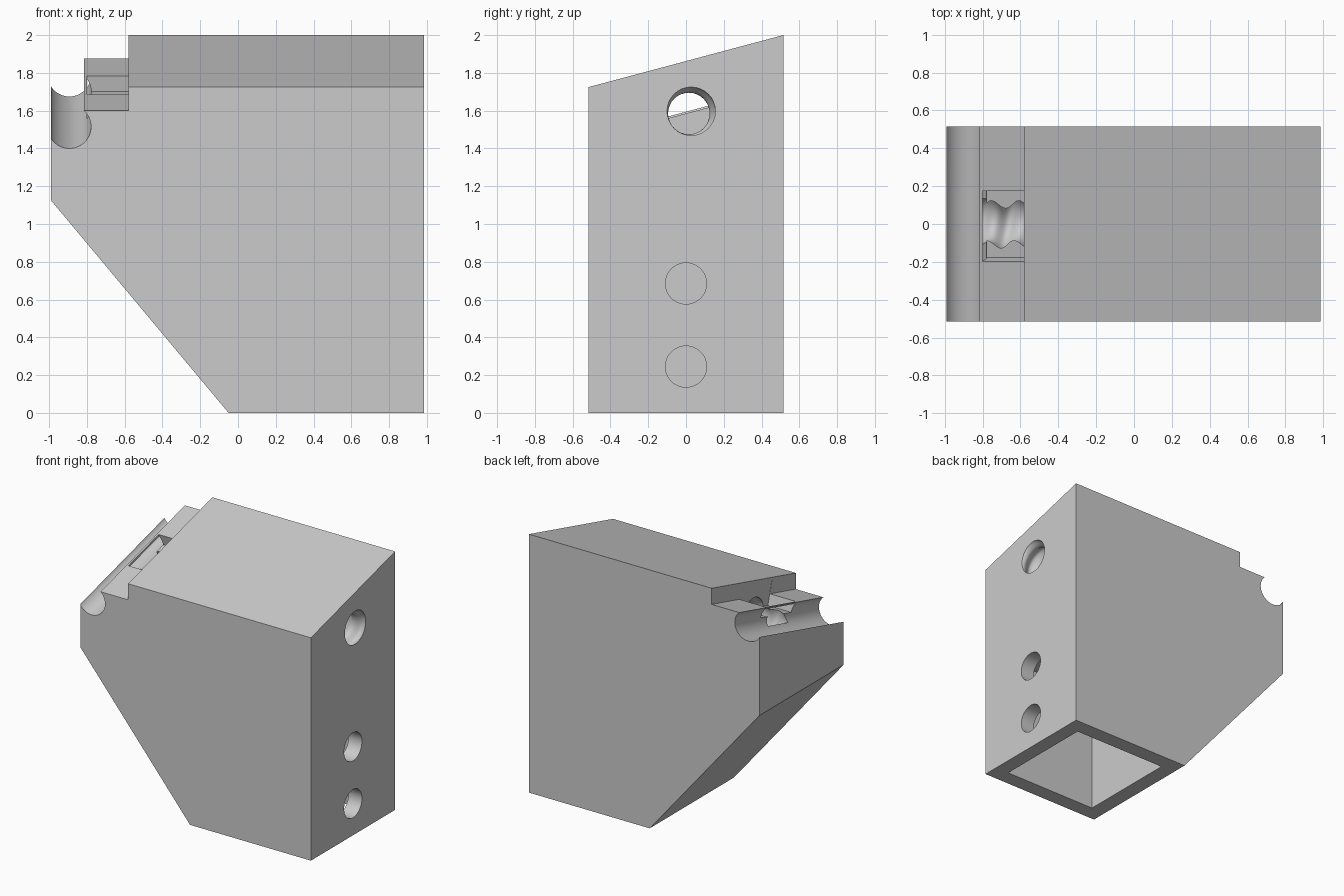
import bpy, bmesh, math
from mathutils import Matrix, Vector

if "Cube" in bpy.data.objects:
    bpy.data.objects.remove(bpy.data.objects["Cube"])

HALF = 0.515                       # half depth of the block
RISE = 0.275                       # rise of the sloped top, front to back
TILT = math.atan2(RISE, 2 * HALF)

grey = bpy.data.materials.new("light_grey")
grey.diffuse_color = (0.6, 0.6, 0.6, 1)
grey.use_nodes = True
grey.node_tree.nodes["Principled BSDF"].inputs["Base Color"].default_value = grey.diffuse_color


def finish(bm, name):
    bmesh.ops.recalc_face_normals(bm, faces=bm.faces)
    mesh = bpy.data.meshes.new(name)
    bm.to_mesh(mesh)
    bm.free()
    ob = bpy.data.objects.new(name, mesh)
    mesh.materials.append(grey)
    bpy.context.collection.objects.link(ob)
    return ob


def box(name, lo, hi, matrix=Matrix()):
    bm = bmesh.new()
    bmesh.ops.create_cube(bm, size=1)
    for v in bm.verts:
        v.co = matrix @ Vector([a + (b - a) * (c + 0.5) for a, b, c in zip(lo, hi, v.co)])
    return finish(bm, name)


def tube(name, xs, y, z, radius, amp=0, pitch=1, phase=0, seg=48):
    """Rod along x; amp offsets each ring to make a rounded helical thread."""
    bm = bmesh.new()
    rings = []
    for x in xs:
        t = phase + 2 * math.pi * (x - 0.985) / pitch
        cy, cz = y + amp * math.cos(t), z + amp * math.sin(t)
        rings.append([bm.verts.new((x, cy + radius * math.cos(a), cz + radius * math.sin(a)))
                      for a in (2 * math.pi * i / seg for i in range(seg))])
    for r, s in zip(rings, rings[1:]):
        for i in range(seg):
            j = (i + 1) % seg
            bm.faces.new((r[i], r[j], s[j], s[i]))
    bm.faces.new(rings[0])
    bm.faces.new(rings[-1])
    return finish(bm, name)


# Block: front profile with round groove and step; its upper edge rises to the back
gx, gz, gr = -0.893, 1.515, 0.115
a0 = math.pi + math.asin(0.058 / gr)
a1 = 2 * math.pi + math.asin(0.085 / gr)
groove = [(gx + gr * math.cos(a), gz + gr * math.sin(a))
          for a in (a0 + (a1 - a0) * i / 32 for i in range(33))]
groove[0] = (-0.99, groove[0][1])
lower = [(0.985, 0), (-0.05, 0), (-0.99, 1.125)]
upper = groove + [(-0.58, 1.60), (-0.58, 1.725), (0.985, 1.725)]

bm = bmesh.new()
front = [bm.verts.new((x, -HALF, z)) for x, z in lower + upper]
back = [bm.verts.new((x, HALF, z)) for x, z in lower]
back += [bm.verts.new((x, HALF, z + RISE)) for x, z in upper]
bm.faces.new(front)
bm.faces.new(back)
for i in range(len(front)):
    j = (i + 1) % len(front)
    bm.faces.new((front[i], front[j], back[j], back[i]))
block = finish(bm, "bracket_block")

# Cutters: leg socket, two bolt holes, tilted pocket in the step, threaded bore
step_frame = Matrix.Translation((0, 0, 1.60 + RISE / 2)) @ Matrix.Rotation(TILT, 4, 'X')
cutters = [box("leg_socket", (0.07, -0.395, -0.1), (0.87, 0.395, 0.95))]
cutters += [tube("bolt_hole", (0.8, 1.1), 0, z, 0.109) for z in (0.245, 0.685)]
cutters.append(box("pocket", (-0.80, -0.205, -0.085), (-0.578, 0.18, 0.1), step_frame))
pitch = 1.755 / 12.125
n = 150
cutters.append(tube("threaded_bore", [-0.80 + 1.815 * i / n for i in range(n + 1)],
                    0.015, 1.585, 0.128, 0.018, pitch, math.pi / 4, 32))

for cutter in cutters:
    cutter.hide_render = True
    mod = block.modifiers.new(cutter.name, 'BOOLEAN')
    mod.operation = 'DIFFERENCE'
    mod.solver = 'EXACT'
    mod.object = cutter

# Bake the cuts and drop the cutters
bpy.context.view_layer.update()
baked = bpy.data.meshes.new_from_object(block.evaluated_get(bpy.context.evaluated_depsgraph_get()))
block.modifiers.clear()
block.data = baked
for cutter in cutters:
    bpy.data.objects.remove(cutter)

bpy.context.view_layer.objects.active = block
block.select_set(True)
bpy.ops.object.shade_smooth_by_angle(angle=math.radians(30))
